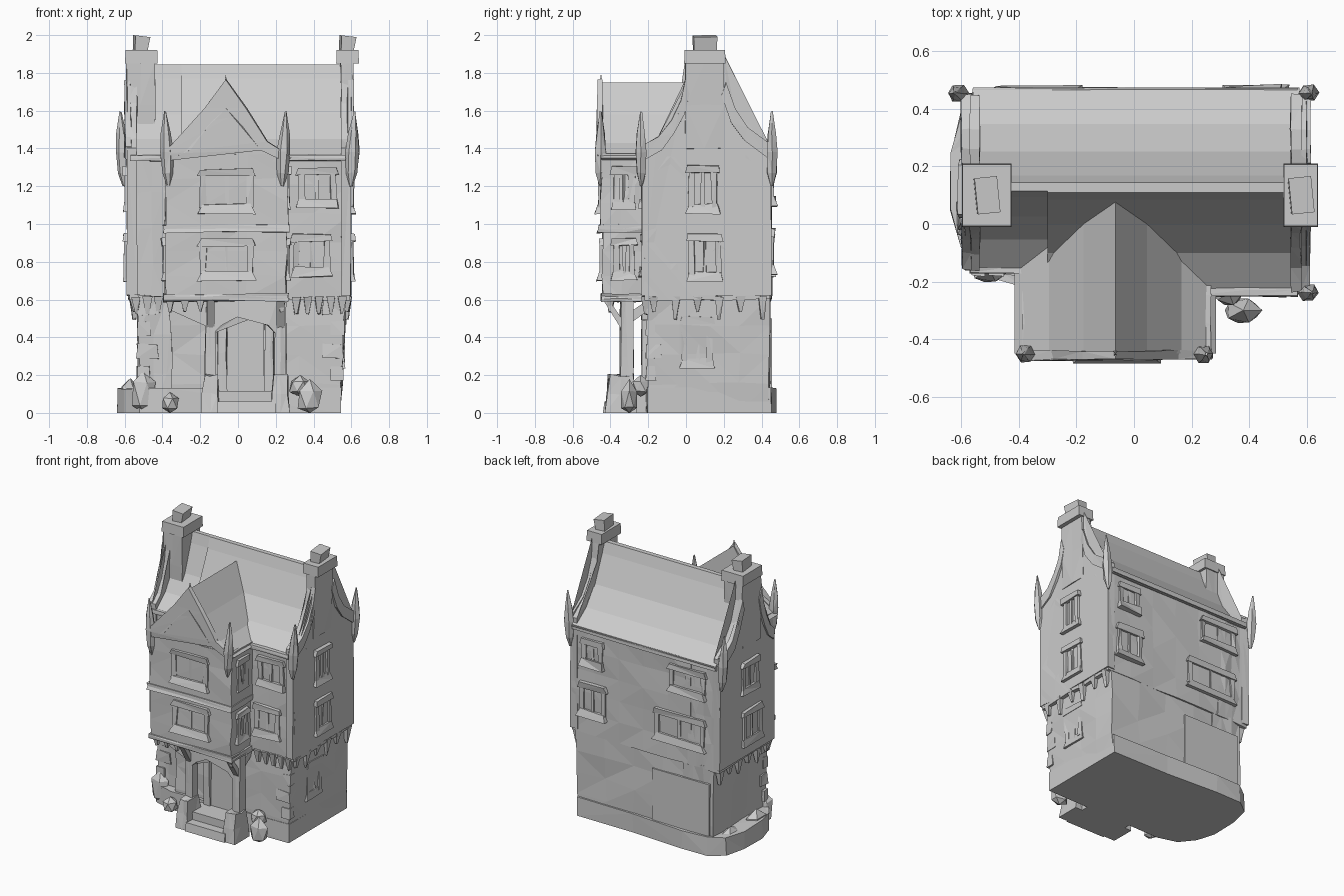
import bpy, bmesh, random
from math import pi, cos, sin, radians
from mathutils import Matrix, Vector

random.seed(4)


def finish(name, bm, cuts=0, amt=0.0):
    """Turn a bmesh into an object, optionally faceted by subdividing and jittering."""
    if cuts:
        bmesh.ops.subdivide_edges(bm, edges=bm.edges[:], cuts=cuts, use_grid_fill=True)
    for v in bm.verts:
        if amt and v.co.z > 0.005:
            v.co += Vector([random.uniform(-amt, amt) for _ in range(3)])
    if amt:
        bmesh.ops.triangulate(bm, faces=bm.faces[:])
    bmesh.ops.recalc_face_normals(bm, faces=bm.faces[:])
    me = bpy.data.meshes.new(name)
    bm.to_mesh(me)
    bm.free()
    ob = bpy.data.objects.new(name, me)
    bpy.context.collection.objects.link(ob)
    return ob


def add_box(bm, x, y, z, top=(1, 1), mat=None):
    """Box from three ranges; top scales the upper face about its centre."""
    vs = bmesh.ops.create_cube(bm, size=1)['verts']
    for v in vs:
        s = top if v.co.z > 0 else (1, 1)
        v.co = Vector(((x[0] + x[1]) / 2 + v.co.x * (x[1] - x[0]) * s[0],
                       (y[0] + y[1]) / 2 + v.co.y * (y[1] - y[0]) * s[1],
                       (z[0] + z[1]) / 2 + v.co.z * (z[1] - z[0])))
        if mat:
            v.co = mat @ v.co


def box(name, x, y, z, top=(1, 1), cuts=0, amt=0.0):
    bm = bmesh.new()
    add_box(bm, x, y, z, top)
    return finish(name, bm, cuts, amt)


def prism(name, pts, axis, a, b, amt=0.0):
    """Extrude a 2D outline along an axis from a to b."""
    put = {'x': lambda p, d: (d, p[0], p[1]), 'y': lambda p, d: (p[0], d, p[1]),
           'z': lambda p, d: (p[0], p[1], d)}[axis]
    bm = bmesh.new()
    lo = [bm.verts.new(put(p, a)) for p in pts]
    hi = [bm.verts.new(put(p, b)) for p in pts]
    bm.faces.new(lo)
    bm.faces.new(hi[::-1])
    for i in range(len(pts)):
        j = (i + 1) % len(pts)
        bm.faces.new((lo[i], lo[j], hi[j], hi[i]))
    return finish(name, bm, 0, amt)


def rock(name, loc, size):
    bm = bmesh.new()
    bmesh.ops.create_icosphere(bm, subdivisions=1, radius=1)
    for v in bm.verts:
        k = random.uniform(0.85, 1.1)
        v.co = Vector([max(0, l + c * s * k) if i == 2 else l + c * s * k
                       for i, (l, c, s) in enumerate(zip(loc, v.co, size))])
    return finish(name, bm)


# Wall floors; the part left of the wing is set back
box('ground_floor', (-0.34, 0.54), (-0.2, 0.44), (0, 0.62), (1.07, 1.01), 3, 0.008)
box('ground_floor_left', (-0.52, -0.3), (-0.155, 0.44), (0, 0.62), (1.1, 1.01), 2, 0.008)
box('upper_floors', (-0.36, 0.595), (-0.22, 0.45), (0.6, 1.36), (1, 1), 4, 0.006)
box('upper_floors_left', (-0.58, -0.33), (-0.15, 0.45), (0.6, 1.36), (1, 1), 3, 0.006)
box('wing_lower_storey', (-0.385, 0.255), (-0.44, -0.14), (0.6, 0.98), (1, 1), 2, 0.007)
box('wing_upper_storey', (-0.385, 0.265), (-0.45, -0.14), (0.98, 1.37), (1, 1), 2, 0.007)
box('wing_ledge', (-0.395, 0.27), (-0.47, -0.2), (0.955, 0.995), (1, 0.96), 1, 0.005)
box('wing_floor_beam', (-0.395, 0.265), (-0.45, -0.18), (0.59, 0.63), (1, 1), 2, 0.005)

# Main roof with flared eaves, shorter at the front on the left
half = [(0.36, 1.36), (0.23, 1.45), (0.13, 1.58), (0.045, 1.77), (0.02, 1.845)]
for name, k, x0, x1 in (('main_roof', 1, -0.3, 0.575), ('main_roof_left', 0.8, -0.56, -0.3)):
    main = [(0.13 - a * k, z) for a, z in half] + [(0.125 + a * 0.97, z) for a, z in half[::-1]]
    prism(name, main + [(0.46, 1.33), (0.17 - 0.36 * k, 1.33)], 'x', x0, x1)
for x0, x1, y0, y1 in ((0.2, 0.57, -0.25, -0.21), (-0.57, -0.35, -0.17, -0.14),
                       (-0.56, 0.57, 0.445, 0.472)):
    box('eave_beam', (x0, x1), (y0, y1), (1.335, 1.365), (1, 1), 1, 0.003)

# Front wing roof and its curved bargeboard
cx = -0.065
half = [(0.35, 1.35), (0.23, 1.43), (0.11, 1.58), (0.0, 1.75)]
wing = [(cx - a, z) for a, z in half] + [(cx + a, z) for a, z in half[-2::-1]]
prism('wing_roof', wing + [(0.25, 1.33), (-0.38, 1.33)], 'y', -0.45, 0.11)
outer = [(cx - 0.33, 1.37), (cx - 0.22, 1.44), (cx - 0.11, 1.61), (cx, 1.765),
         (cx + 0.11, 1.61), (cx + 0.22, 1.44), (cx + 0.33, 1.37)]
inner = [(cx + 0.31, 1.33), (cx + 0.19, 1.39), (cx + 0.09, 1.52), (cx, 1.61),
         (cx - 0.09, 1.52), (cx - 0.19, 1.39), (cx - 0.31, 1.33)]
prism('bargeboard', outer + inner, 'y', -0.472, -0.44, 0.005)
box('gable_spike', (cx - 0.012, cx + 0.012), (-0.465, -0.435), (1.7, 1.79), (0.1, 0.1))

# Side gable walls rising into chimneys
gable = [(-0.235, 0.62), (-0.235, 1.4), (-0.15, 1.45), (-0.08, 1.54), (-0.03, 1.64), (0, 1.75),
         (0, 1.9), (0.2, 1.9), (0.21, 1.74), (0.26, 1.6), (0.33, 1.5), (0.45, 1.41), (0.455, 0.62)]
for side, x0, x1 in (('left', -0.588, -0.535), ('right', 0.545, 0.6)):
    shape = [(y * 0.68, z) if y < 0 and side == 'left' else (y, z) for y, z in gable]
    trim = shape[1:6] + shape[8:12]
    prism(side + '_gable_wall', shape, 'x', x0, x1, 0.004)
    # raised strips following the gable curve
    xo = (x0 - 0.012, x0 + 0.02) if side == 'left' else (x1 - 0.02, x1 + 0.012)
    for run in (trim[:5], trim[5:]):
        prism(side + '_gable_trim', [(y, z + 0.012) for y, z in run]
              + [(y + (0.02 if y < 0.1 else -0.02), z - 0.06) for y, z in run[::-1]],
              'x', *xo, 0.004)
for side, x0, x1, low in (('left', -0.588, -0.44, 0.0), ('right', 0.53, 0.625, 0.024)):
    box(side + '_chimney', (x0 + low, x1 - low), (-0.003, 0.2), (1.4, 1.86),
        (1.5 if low else 1, 1), 1, 0.004)
    box(side + '_chimney_cap', (x0 - 0.01, x1 + 0.015), (-0.01, 0.21), (1.85, 1.922), (0.97, 0.97))
    m = (x0 + x1) / 2
    bm = bmesh.new()
    tilt = Matrix.Translation((m, 0.1, 1.955)) @ Matrix.Rotation(0.12, 4, 'Y') \
        @ Matrix.Rotation(0.1, 4, 'Z')
    add_box(bm, (-0.033, 0.033), (-0.06, 0.06), (-0.04, 0.04), (1.2, 1.05), tilt)
    finish(side + '_chimney_pot', bm)

# Spindle finials at the roof corners
for x, y in ((-0.61, 0.455), (0.605, 0.455), (0.605, -0.238), (-0.375, -0.452), (0.24, -0.452)):
    rings = [(0.008, 1.2), (0.03, 1.27), (0.036, 1.38), (0.026, 1.48), (0.004, 1.595)]
    bm = bmesh.new()
    prev = None
    for r, z in rings:
        lean = (z - 1.35) * 0.05 * (1 if x > 0 else -1)
        ring = [bm.verts.new((x + lean + r * cos(a * pi / 3), y + r * 0.9 * sin(a * pi / 3), z))
                for a in range(6)]
        if prev:
            for i in range(6):
                bm.faces.new((prev[i], prev[(i + 1) % 6], ring[(i + 1) % 6], ring[i]))
        else:
            bm.faces.new(ring)
        prev = ring
    bm.faces.new(prev)
    finish('corner_finial', bm, 0, 0.003)


# Windows: jambs, lintel, mullion and deep sill, built facing -y then turned
def window(x, y, z, turn, w, h, sill=0.032):
    m = Matrix.Translation((x, y, z)) @ Matrix.Rotation(radians(turn), 4, 'Z')
    bm = bmesh.new()
    for c in (-w / 2, w / 2):
        add_box(bm, (c - 0.016, c + 0.016), (-0.012, 0.03), (-h / 2, h / 2), (1, 1), m)
    add_box(bm, (-0.009, 0.009), (-0.008, 0.03), (-h / 2, h / 2), (1, 1), m)
    add_box(bm, (-w / 2 - 0.03, w / 2 + 0.03), (-0.02, 0.03), (h / 2 - 0.02, h / 2 + 0.02),
            (0.9, 1), m)
    add_box(bm, (-w / 2 - 0.03, w / 2 + 0.03), (-sill, 0.04), (-h / 2 - 0.035, -h / 2 + 0.015),
            (0.85, 0.7), m)
    finish('window', bm, 0, 0.006)


for spec in [(-0.06, -0.45, 1.18, 0, 0.25, 0.18), (-0.06, -0.44, 0.82, 0, 0.25, 0.17),
             (0.42, -0.22, 1.2, 0, 0.17, 0.16), (0.39, -0.22, 0.84, 0, 0.16, 0.17),
             (0.6, 0.09, 1.19, 90, 0.12, 0.2, 0.02), (0.6, 0.1, 0.83, 90, 0.14, 0.2, 0.02),
             (0.55, 0.06, 0.38, 90, 0.13, 0.22, 0.02), (0.42, 0.45, 1.2, 180, 0.13, 0.14),
             (-0.33, 0.45, 1.2, 180, 0.25, 0.14), (0.42, 0.45, 0.86, 180, 0.17, 0.19),
             (-0.27, 0.45, 0.84, 180, 0.36, 0.17), (-0.588, 0.12, 1.19, 270, 0.14, 0.18, 0.02),
             (-0.588, 0.1, 0.83, 270, 0.17, 0.2, 0.02), (0.26, -0.33, 1.2, 90, 0.08, 0.17, 0.02),
             (0.26, -0.33, 0.82, 90, 0.08, 0.17, 0.02), (-0.385, -0.3, 0.82, 270, 0.08, 0.17, 0.02)]:
    window(*spec)


# Tapered corbels under the jetty
def corbel(x, y, h=0.1):
    bm = bmesh.new()
    add_box(bm, (-0.025, 0.025), (-0.025, 0.025), (-h, 0), (1, 1), Matrix.Translation((x, y, 0.615)))
    for v in bm.verts:
        if v.co.z < 0.6:
            v.co = Vector((x + (v.co.x - x) * 0.3, y + (v.co.y - y) * 0.3, v.co.z))
    finish('corbel', bm, 0, 0.004)


for i in range(6):
    corbel(-0.55, -0.12 + i * 0.105, 0.08 + 0.04 * (i % 2))
    corbel(0.575, -0.17 + i * 0.115, 0.08 + 0.04 * (i % 2))
for x in (-0.54, -0.48, -0.42, 0.31, 0.37, 0.43, 0.49, 0.55):
    corbel(x, -0.21 if x > 0 else -0.155, 0.09)
for x in (-0.36, -0.28, -0.2, 0.23):
    corbel(x, -0.4, 0.08)

# Porch: posts, braces, arch and door
for x in (-0.145, 0.225):
    box('porch_post', (x - 0.03, x + 0.03), (-0.35, -0.28), (0, 0.6), (0.85, 0.9), 1, 0.006)
    box('post_base', (x - 0.05, x + 0.05), (-0.43, -0.26), (0, 0.2), (0.7, 0.75), 1, 0.008)
    prism('porch_brace', [(-0.34, 0.44), (-0.34, 0.5), (-0.41, 0.6), (-0.44, 0.6)], 'x',
          x - 0.02, x + 0.02)
    prism('porch_rear_brace', [(-0.3, 0.47), (-0.3, 0.53), (-0.2, 0.6), (-0.19, 0.55)], 'x',
          x - 0.02, x + 0.02)
prism('porch_arch', [(-0.13, 0.6), (-0.13, 0.42), (-0.08, 0.47), (0.0, 0.51), (0.08, 0.5),
                     (0.16, 0.46), (0.21, 0.41), (0.21, 0.6)], 'y', -0.35, -0.3, 0.004)
prism('side_bracket', [(-0.15, 0.45), (-0.35, 0.54), (-0.35, 0.6), (-0.15, 0.6)], 'y', -0.34, -0.3)
box('door', (-0.06, 0.14), (-0.22, -0.18), (0.11, 0.5), (0.95, 1))
for x in (-0.085, 0.165):
    box('door_jamb', (x - 0.025, x + 0.025), (-0.235, -0.18), (0.1, 0.54), (0.9, 1), 1, 0.004)
box('door_lintel', (-0.11, 0.19), (-0.235, -0.18), (0.49, 0.55), (0.8, 1), 1, 0.004)
box('porch_floor', (-0.14, 0.22), (-0.37, -0.18), (0, 0.115))
box('front_step', (-0.11, 0.2), (-0.44, -0.36), (0, 0.06), (1, 0.8))

# Stone plinth, rounded towards the left, with corner stones and rubble
plinth = [(0.545, -0.205), (0.545, 0.452), (0.1, 0.455), (-0.3, 0.478), (-0.5, 0.475), (-0.6, 0.4),
          (-0.635, 0.25), (-0.64, 0.05), (-0.6, -0.08), (-0.52, -0.18), (-0.38, -0.22)]
prism('stone_plinth', plinth, 'z', 0, 0.13, 0.006)
for loc, size in (((0.38, -0.3, 0.07), (0.07, 0.05, 0.1)), ((-0.36, -0.25, 0.05), (0.05, 0.06, 0.06)),
                  ((-0.5, -0.16, 0.1), (0.07, 0.05, 0.14)), ((-0.57, 0.02, 0.1), (0.06, 0.1, 0.08)),
                  ((-0.56, 0.3, 0.09), (0.06, 0.12, 0.07)), ((0.33, -0.24, 0.14), (0.06, 0.05, 0.06))):
    rock('rubble_stone', loc, size)
for i, z in enumerate((0.17, 0.29, 0.41, 0.52)):
    w = 0.05 + 0.03 * (i % 2)
    for x, s, y in ((-0.535, 1, -0.165), (0.56, -1, -0.212)):
        xs = sorted((x, x + s * w * 1.4))
        box('corner_stone', xs, (y, y + w), (z, z + 0.075), (0.95, 0.95), 0, 0.005)
# Slightly raised panel on the plain rear wall
box('rear_panel', (-0.5, -0.05), (0.43, 0.455), (0.1, 0.5))
